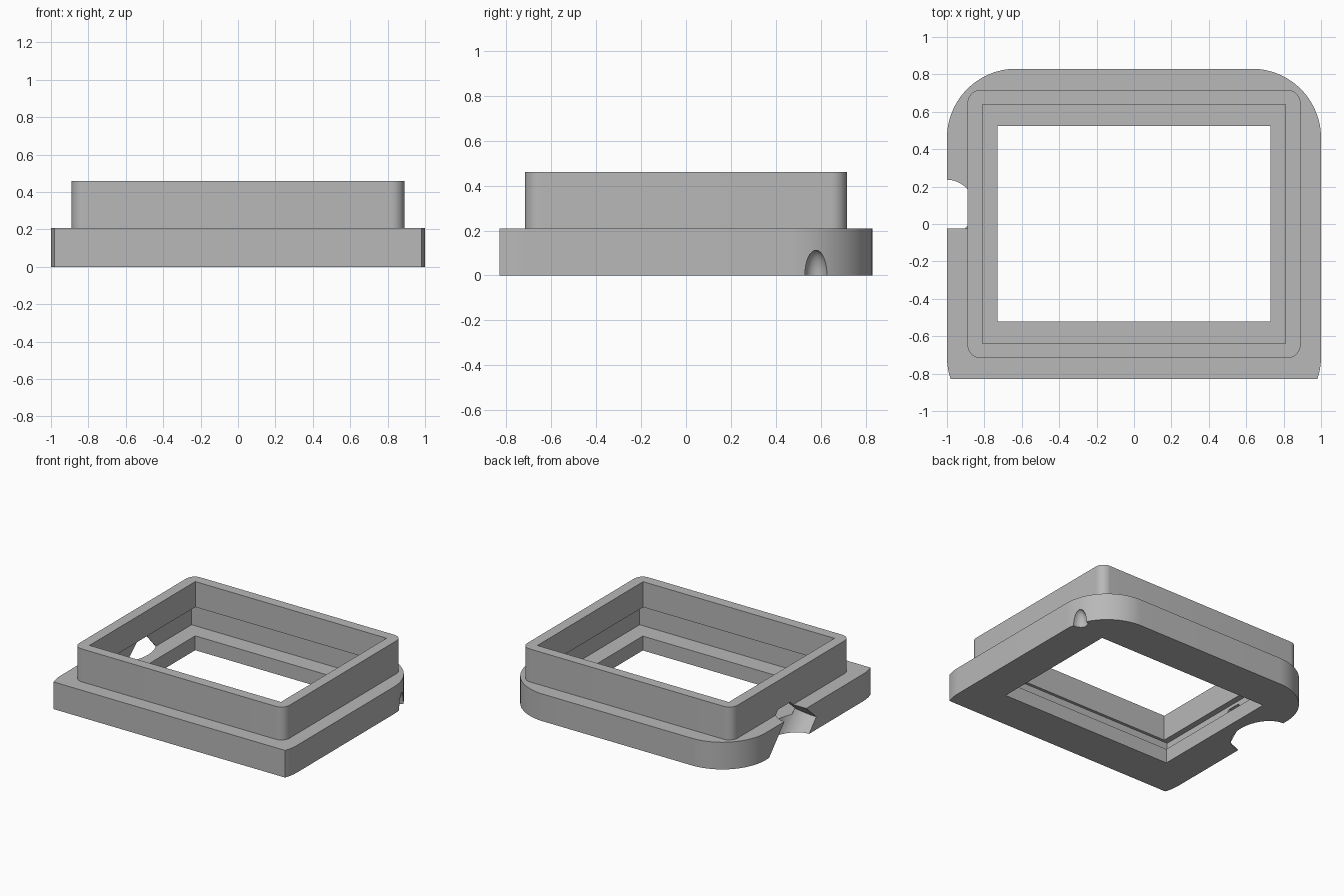
import bpy, bmesh, math
from mathutils import Matrix, Vector

cube = bpy.data.objects.get("Cube")
if cube:
    bpy.data.objects.remove(cube, do_unlink=True)

grey = bpy.data.materials.new("plain grey")
grey.use_nodes = True
colour = (0.48, 0.48, 0.48, 1)
grey.diffuse_color = colour
grey.node_tree.nodes["Principled BSDF"].inputs["Base Color"].default_value = colour


def add_object(name, bm):
    bmesh.ops.recalc_face_normals(bm, faces=bm.faces[:])
    mesh = bpy.data.meshes.new(name)
    bm.to_mesh(mesh)
    bm.free()
    mesh.materials.append(grey)
    obj = bpy.data.objects.new(name, mesh)
    bpy.context.collection.objects.link(obj)
    return obj


def prism(name, points, z0, z1):
    bm = bmesh.new()
    face = bm.faces.new([bm.verts.new((x, y, z0)) for x, y in points])
    result = bmesh.ops.extrude_face_region(bm, geom=[face])
    verts = [v for v in result["geom"] if isinstance(v, bmesh.types.BMVert)]
    bmesh.ops.translate(bm, verts=verts, vec=(0, 0, z1 - z0))
    return add_object(name, bm)


def box(name, hx, y0, y1, z0, z1):
    return prism(name, [(-hx, y0), (hx, y0), (hx, y1), (-hx, y1)], z0, z1)


def arc(cx, cy, r, a0, a1, n=16):
    angles = [math.radians(a0 + (a1 - a0) * i / n) for i in range(n + 1)]
    return [(cx + r * math.cos(a), cy + r * math.sin(a)) for a in angles]


def mirrored(half):
    return half + [(-x, y) for x, y in reversed(half)]


def combine(target, tool, operation):
    mod = target.modifiers.new("combine", "BOOLEAN")
    mod.operation, mod.solver, mod.object = operation, "EXACT", tool
    bpy.context.view_layer.objects.active = target
    bpy.ops.object.modifier_apply(modifier=mod.name)
    bpy.data.objects.remove(tool, do_unlink=True)


# Flange: big rounded back corners, front corners clipped short
R = 0.37
clip = -math.degrees(math.asin(0.12 / R))
flange = mirrored(arc(1 - R, -0.71, R, clip, 0, 6) + arc(1 - R, 0.46, R, 0, 90, 24))
frame = prism("bezel_frame", flange, 0, 0.208)

# Raised collar with small rounded corners
r = 0.07
collar = mirrored(arc(0.89 - r, -0.717 + r, r, -90, 0, 10)
                  + arc(0.89 - r, 0.717 - r, r, 0, 90, 10))
combine(frame, prism("collar", collar, 0.1, 0.46), "UNION")

# Stepped opening: collar well, undercut pocket, lip window
combine(frame, box("well", 0.81, -0.638, 0.64, 0.2, 0.6), "DIFFERENCE")
combine(frame, box("pocket", 0.855, -0.66, 0.66, 0.11, 0.265), "DIFFERENCE")
combine(frame, box("window", 0.73, -0.52, 0.525, -0.1, 0.3), "DIFFERENCE")

# Slanted round notch in the side, closed by a flat end
bm = bmesh.new()
tilt = math.radians(42)
axis = Vector((0, -math.sin(tilt), math.cos(tilt)))
base_point = Vector((-1, 0.182, 0))
cap_point = Vector((-1, -0.025, 0.208))
top = (cap_point - base_point).dot(axis)
length = 0.8
bmesh.ops.create_cone(bm, cap_ends=True, segments=48, radius1=0.18, radius2=0.18, depth=length,
                      matrix=Matrix.Translation(base_point + axis * (top - length / 2))
                      @ Matrix.Rotation(tilt, 4, "X"))
bmesh.ops.bisect_plane(bm, geom=bm.verts[:] + bm.edges[:] + bm.faces[:],
                       plane_co=(0, 0, 0.24), plane_no=(0, 0, 1), clear_outer=True)
bmesh.ops.holes_fill(bm, edges=[e for e in bm.edges if e.is_boundary])
combine(frame, add_object("side_notch", bm), "DIFFERENCE")

# Small arched dimple on the opposite rounded corner
bm = bmesh.new()
bmesh.ops.create_uvsphere(bm, u_segments=24, v_segments=16, radius=1,
                          matrix=Matrix.Translation((0.98, 0.58, 0))
                          @ Matrix.Diagonal((0.06, 0.052, 0.112, 1)))
combine(frame, add_object("corner_dimple", bm), "DIFFERENCE")

# Smooth the curves, keep hard edges
bpy.ops.object.select_all(action="DESELECT")
frame.select_set(True)
bpy.context.view_layer.objects.active = frame
bpy.ops.object.shade_smooth_by_angle(angle=math.radians(25))
